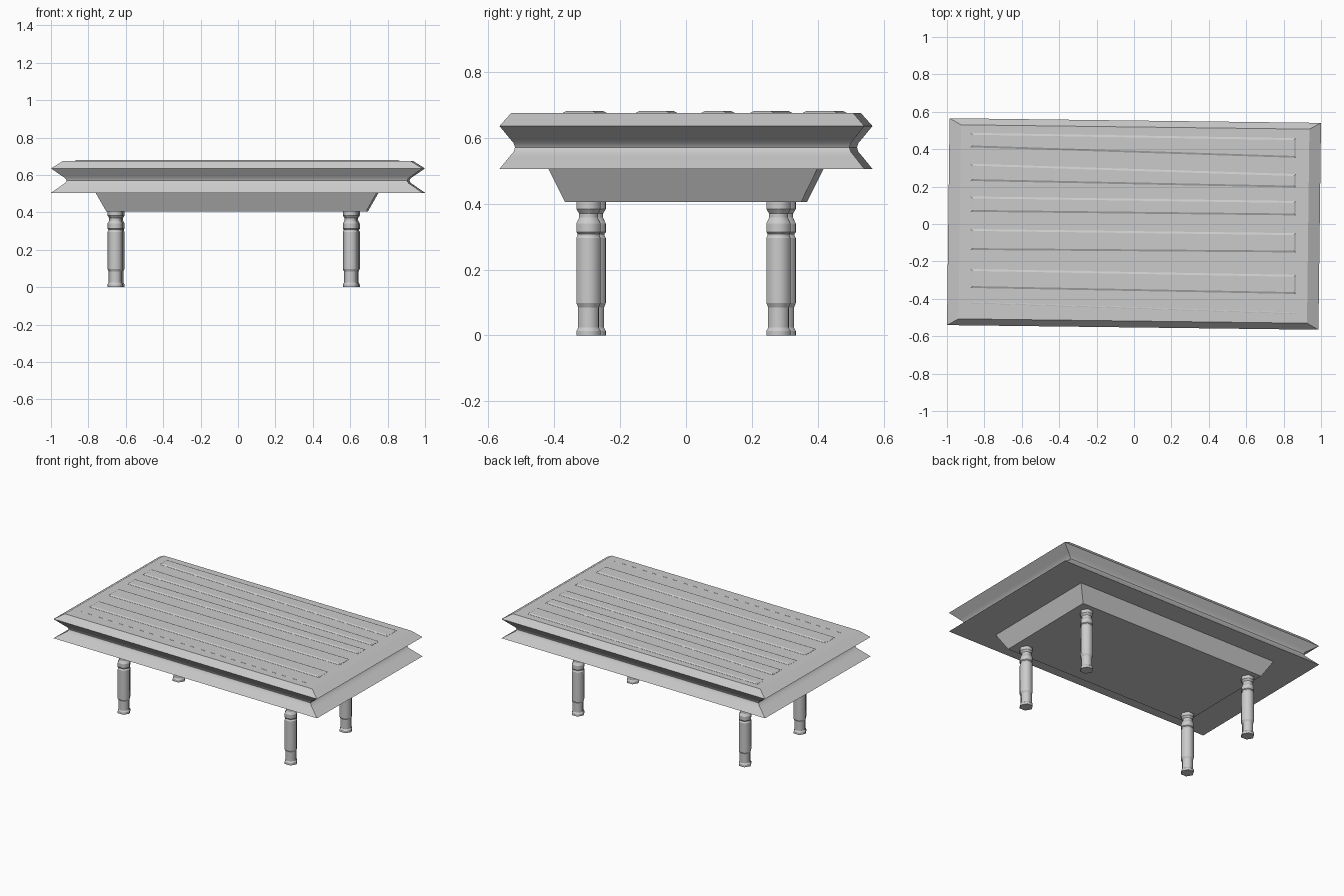
import bpy, bmesh, math
from mathutils import Matrix

if "Cube" in bpy.data.objects:
    bpy.data.objects.remove(bpy.data.objects["Cube"])

TILT = Matrix.Rotation(-0.0125, 4, 'Z')   # the whole table is turned very slightly


def loft(name, rings):
    """Closed solid skinned through a stack of equal-sized rings."""
    bm = bmesh.new()
    loops = [[bm.verts.new(p) for p in ring] for ring in rings]
    n = len(loops[0])
    for a, b in zip(loops, loops[1:]):
        for i in range(n):
            j = (i + 1) % n
            bm.faces.new((a[i], a[j], b[j], b[i]))
    bm.faces.new(loops[0][::-1])
    bm.faces.new(loops[-1])
    mesh = bpy.data.meshes.new(name)
    bm.to_mesh(mesh)
    bm.free()
    obj = bpy.data.objects.new(name, mesh)
    bpy.context.collection.objects.link(obj)
    return obj


def rect(hx, hy, z, cx=0.0):
    return [TILT @ Matrix.Translation((cx + sx * hx, sy * hy, z)) @ Matrix().to_translation()
            for sx, sy in ((-1, -1), (1, -1), (1, 1), (-1, 1))]


# table top: wide slab with a soft V groove round its edge
HX, HY = 0.993, 0.553
profile = [(1.0, 0.505), (0.945, 0.543), (0.924, 0.557), (0.917, 0.570),
           (0.924, 0.583), (0.945, 0.597), (1.0, 0.635), (0.938, 0.674)]
top = loft("table_top", [rect(HX * s, HY * s, z) for s, z in profile])
bpy.context.view_layer.objects.active = top
top.select_set(True)
bpy.ops.object.shade_smooth_by_angle(angle=math.radians(32))
top.select_set(False)

# tapered apron under the top
loft("apron", [rect(0.695, 0.358, 0.405, -0.005), rect(0.752, 0.408, 0.506, -0.005)])

# raised slats: (upper y, lower y) at the left end, then at the right end
slats = [(0.487, 0.410, 0.459, 0.354), (0.322, 0.230, 0.267, 0.195),
         (0.147, 0.065, 0.123, 0.046), (-0.027, -0.139, -0.049, -0.152),
         (-0.241, -0.342, -0.272, -0.374), (-0.416, -0.424, -0.473, -0.481)]
X0, X1 = -0.873, 0.865
for k, (lu, ll, ru, rl) in enumerate(slats):
    thin = k == 5
    b, h = (0.002, 0.675) if thin else (0.01, 0.680)

    def outline(i, z):
        return [(X0 + i, ll + i, z), (X1 - i, rl + i, z), (X1 - i, ru - i, z), (X0 + i, lu - i, z)]
    loft(f"slat_{k + 1}", [outline(0, 0.665), outline(0, min(h, 0.6755) - 0.0005), outline(b, h)])

# turned six-sided legs
leg_profile = [(0.042, 0), (0.042, 0.014), (0.036, 0.024), (0.036, 0.085), (0.042, 0.098),
               (0.042, 0.296), (0.038, 0.303), (0.038, 0.308), (0.042, 0.313), (0.042, 0.340),
               (0.038, 0.347), (0.033, 0.357), (0.033, 0.370), (0.042, 0.383), (0.042, 0.408)]
for sx, side in ((-1, "left"), (1, "right")):
    for sy, end in ((-1, "front"), (1, "back")):
        rings = []
        for r, z in leg_profile:
            rings.append([TILT @ Matrix.Translation((
                -0.023 + sx * 0.629 + r * math.cos(i * math.pi / 3),
                sy * 0.288 + r * math.sin(i * math.pi / 3), z)) for i in range(6)])
        leg = loft(f"{end}_{side}_leg", [[m.to_translation() for m in ring] for ring in rings])
        # smooth round the leg, crisp at each turned ring
        leg.data.shade_smooth()
        for e in leg.data.edges:
            a, c = (leg.data.vertices[v].co.z for v in e.vertices)
            e.use_edge_sharp = abs(a - c) < 1e-5
